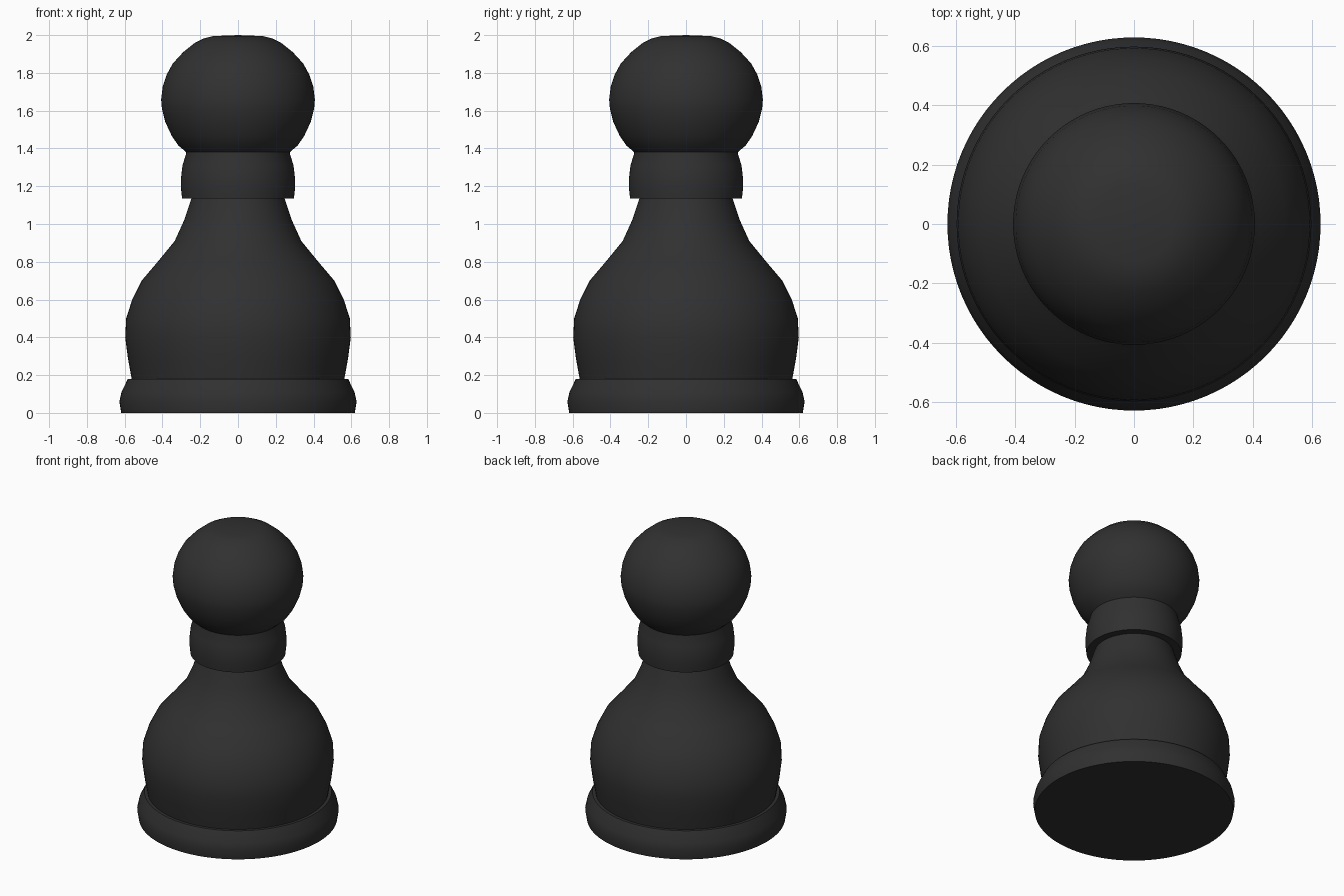
import bpy, bmesh, math

if "Cube" in bpy.data.objects:
    bpy.data.objects.remove(bpy.data.objects["Cube"])

black = bpy.data.materials.new("charcoal black")
black.diffuse_color = (0.03, 0.03, 0.03, 1)
black.use_nodes = True
black.node_tree.nodes["Principled BSDF"].inputs["Base Color"].default_value = black.diffuse_color


def lathe(name, profile, sides=96):
    """Spin a (radius, height) profile around z; profile ends lie on the axis."""
    bm = bmesh.new()
    verts = [bm.verts.new((r, 0, z)) for r, z in profile]
    edges = [bm.edges.new(p) for p in zip(verts, verts[1:])]
    bmesh.ops.spin(bm, geom=verts + edges, cent=(0, 0, 0), axis=(0, 0, 1),
                   angle=math.tau, steps=sides, use_merge=True)
    bmesh.ops.remove_doubles(bm, verts=bm.verts, dist=1e-4)
    bmesh.ops.recalc_face_normals(bm, faces=bm.faces)
    mesh = bpy.data.meshes.new(name)
    bm.to_mesh(mesh)
    bm.free()
    mesh.materials.append(black)
    obj = bpy.data.objects.new(name, mesh)
    bpy.context.collection.objects.link(obj)
    bpy.ops.object.select_all(action='DESELECT')
    obj.select_set(True)
    bpy.context.view_layer.objects.active = obj
    bpy.ops.object.shade_smooth_by_angle(angle=math.radians(40))
    return obj


# Whole turned piece as one closed outline: foot, belly, neck, collar, head
foot = [(0, 0), (0.618, 0), (0.628, 0.06), (0.617, 0.11), (0.583, 0.18)]
belly = [(0.563, 0.18), (0.583, 0.29), (0.597, 0.40), (0.592, 0.50),
         (0.56, 0.60), (0.51, 0.70), (0.425, 0.80), (0.335, 0.91),
         (0.285, 1.02), (0.247, 1.135)]
collar = [(0.296, 1.135), (0.302, 1.19), (0.302, 1.24), (0.294, 1.31), (0.274, 1.375)]
head = [(0.274, 1.38), (0.315, 1.415), (0.35, 1.465), (0.385, 1.54),
        (0.403, 1.61), (0.407, 1.66), (0.398, 1.73), (0.378, 1.79),
        (0.345, 1.85), (0.29, 1.91), (0.23, 1.958), (0.18, 1.983),
        (0.13, 1.995), (0, 2.0)]
lathe("pawn_body", foot + belly + collar + head)
